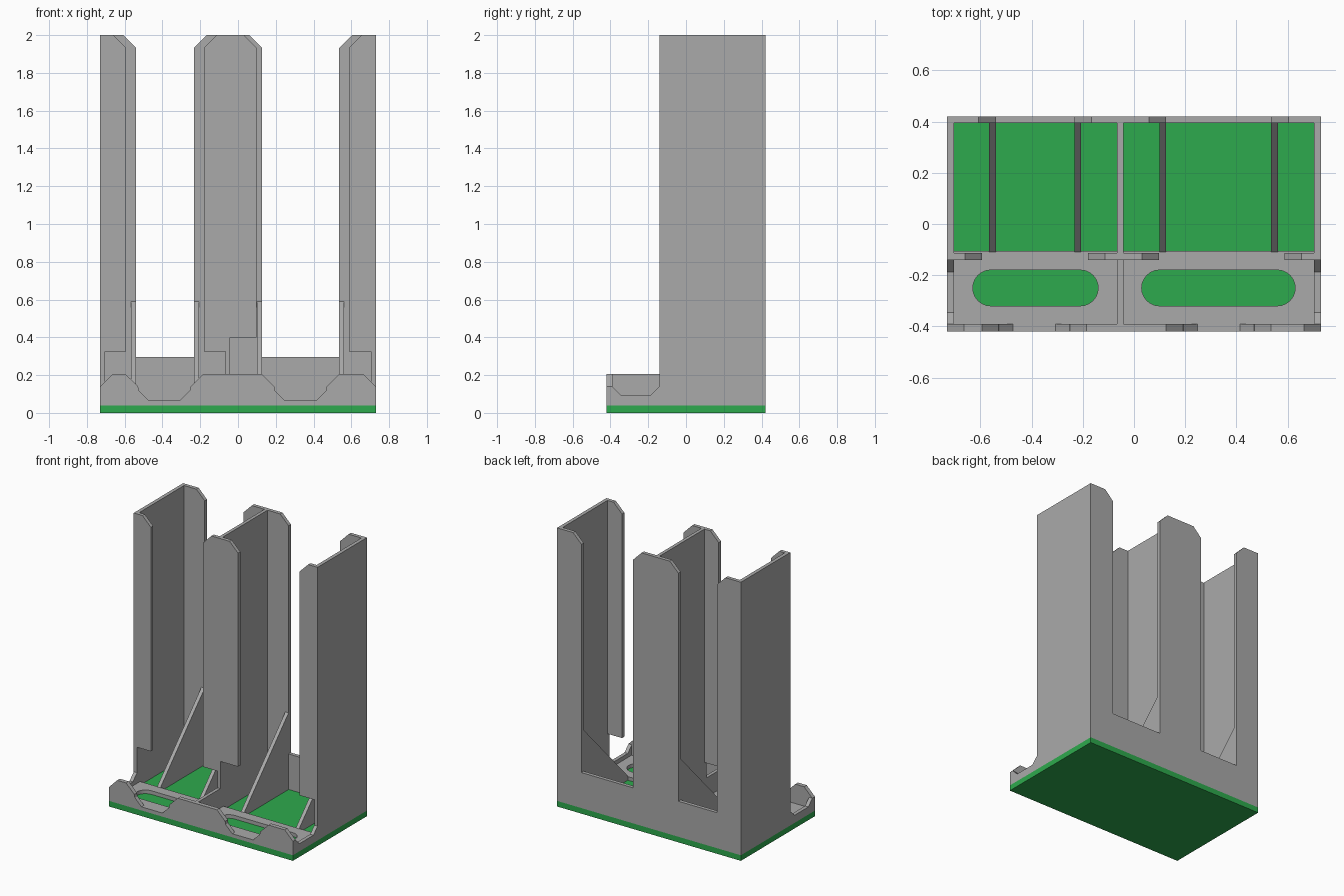
import bpy, math

if "Cube" in bpy.data.objects:
    bpy.data.objects.remove(bpy.data.objects["Cube"])


def material(name, rgb):
    m = bpy.data.materials.new(name)
    m.diffuse_color = (*rgb, 1)
    m.use_nodes = True
    m.node_tree.nodes["Principled BSDF"].inputs["Base Color"].default_value = m.diffuse_color
    return m


GREY = material("grey plastic", (0.40, 0.40, 0.40))
GREEN = material("green base", (0.027, 0.40, 0.074))

W, D, H = 0.73, 0.42, 2.0      # half width, half depth, height
T = 0.026                      # wall thickness
FLOOR, SHELF, RIM = 0.04, 0.066, 0.205
FRONT = -0.14                  # front of the tall compartments
C = 0.067                      # corner chamfer
DIV = (-0.066, -0.042)         # divider left and right faces


def prism(name, pts, axis, a, b, mat=GREY):
    """Extrude a 2D profile along one axis, from a to b."""
    def place(p, t):
        return {"x": (t, *p), "y": (p[0], t, p[1]), "z": (*p, t)}[axis]
    area = sum(p[0] * q[1] - q[0] * p[1] for p, q in zip(pts, pts[1:] + pts[:1]))
    if (area < 0) != (axis == "y"):
        pts = pts[::-1]
    n = len(pts)
    verts = [place(p, a) for p in pts] + [place(p, b) for p in pts]
    faces = [tuple(range(n))[::-1], tuple(range(n, 2 * n))]
    faces += [(i, (i + 1) % n, (i + 1) % n + n, i + n) for i in range(n)]
    mesh = bpy.data.meshes.new(name)
    mesh.from_pydata(verts, [], faces)
    mesh.materials.append(mat)
    ob = bpy.data.objects.new(name, mesh)
    bpy.context.collection.objects.link(ob)
    return ob


def rect(x0, y0, x1, y1):
    return [(x0, y0), (x1, y0), (x1, y1), (x0, y1)]


def stadium(x0, x1, y0, y1, steps=12):
    r, cy = (y1 - y0) / 2, (y0 + y1) / 2
    pts = []
    for cx, start in ((x1 - r, -math.pi / 2), (x0 + r, math.pi / 2)):
        for i in range(steps + 1):
            t = start + math.pi * i / steps
            pts.append((cx + r * math.cos(t), cy + r * math.sin(t)))
    return pts


# Base plate
prism("base_plate", rect(-W, -D, W, D), "z", 0, FLOOR, GREEN)

# Side walls with a low dip beside the front tray
side = [(-D + 0.03, FLOOR), (D - T, FLOOR), (D - T, H), (FRONT, H), (FRONT, 0.142),
        (-0.187, 0.095), (-0.345, 0.095), (-D + 0.03, 0.14)]
prism("left_wall", side, "x", -W, -W + T)
prism("right_wall", side, "x", W - T, W)

# Divider: tall between compartments, low across the tray
prism("divider", [(-D + 0.03, FLOOR), (D - T, FLOOR), (D - T, H), (FRONT, H),
                  (FRONT, RIM), (-D + 0.03, RIM)], "x", *DIV)

# Back wall with two tall open slots and chamfered tops
windows = [(-0.54, -0.233), (0.126, 0.536)]
back = [(-W, FLOOR), (-W, H)]
for a, b in windows:
    back += [(a - C, H), (a, H - C), (a, 0.295), (b, 0.295), (b, H - C), (b + C, H)]
back += [(W, H), (W, FLOOR)]
prism("back_wall", back, "y", D - T, D)

# Front rim with a finger notch per compartment
rim = [(-W, FLOOR), (-W, 0.14), (-0.665, RIM)]
for a, b in ((-0.595, -0.185), (0.126, 0.536)):
    rim += [(a, RIM), (a + 0.066, 0.14), (a + 0.07, 0.118), (a + 0.122, SHELF),
            (b - 0.122, SHELF), (b - 0.07, 0.118), (b - 0.066, 0.14), (b, RIM)]
rim += [(0.665, RIM), (W, 0.14), (W, FLOOR)]
prism("front_rim", rim, "y", -D, -D + 0.03)


# Tray shelves, each with a rounded slot through to the base
def shelf(name, x0, x1, slot):
    cu = bpy.data.curves.new(name, "CURVE")
    cu.dimensions, cu.fill_mode = "2D", "BOTH"
    cu.extrude = (SHELF - FLOOR) / 2
    for pts in (rect(x0, -D + 0.03, x1, -0.105), stadium(*slot, -0.32, -0.18)):
        sp = cu.splines.new("POLY")
        sp.points.add(len(pts) - 1)
        for p, q in zip(sp.points, pts):
            p.co = (*q, 0, 1)
        sp.use_cyclic_u = True
    tmp = bpy.data.objects.new(name + "_outline", cu)
    bpy.context.collection.objects.link(tmp)
    deps = bpy.context.evaluated_depsgraph_get()
    mesh = bpy.data.meshes.new_from_object(tmp.evaluated_get(deps))
    bpy.data.objects.remove(tmp)
    mesh.materials.clear()
    mesh.materials.append(GREY)
    ob = bpy.data.objects.new(name, mesh)
    ob.location.z = (FLOOR + SHELF) / 2
    bpy.context.collection.objects.link(ob)


shelf("left_shelf", -W + T, DIV[0], (-0.63, -0.14))
shelf("right_shelf", DIV[1], W - T, (0.03, 0.63))

# Front lips that hold the stack in
for name, wall, tip, z0 in (("left_outer_lip", -W + T, -0.594, 0.325),
                            ("left_inner_lip", DIV[0], -0.18, 0.325),
                            ("right_inner_lip", DIV[1], 0.098, 0.40),
                            ("right_outer_lip", W - T, 0.588, 0.325)):
    c = math.copysign(C, wall - tip)
    prism(name, [(wall, z0), (tip, z0), (tip, H - C), (tip + c, H), (wall, H)],
          "y", FRONT, FRONT + T)

# Sloped gussets beside the back openings
gusset = [(-0.11, FLOOR), (D - T, FLOOR), (D - T, 0.59), (-0.11, SHELF)]
for i, (a, b) in enumerate(windows):
    prism(f"gusset_{i}_left", gusset, "x", a - T, a)
    prism(f"gusset_{i}_right", gusset, "x", b, b + T)
